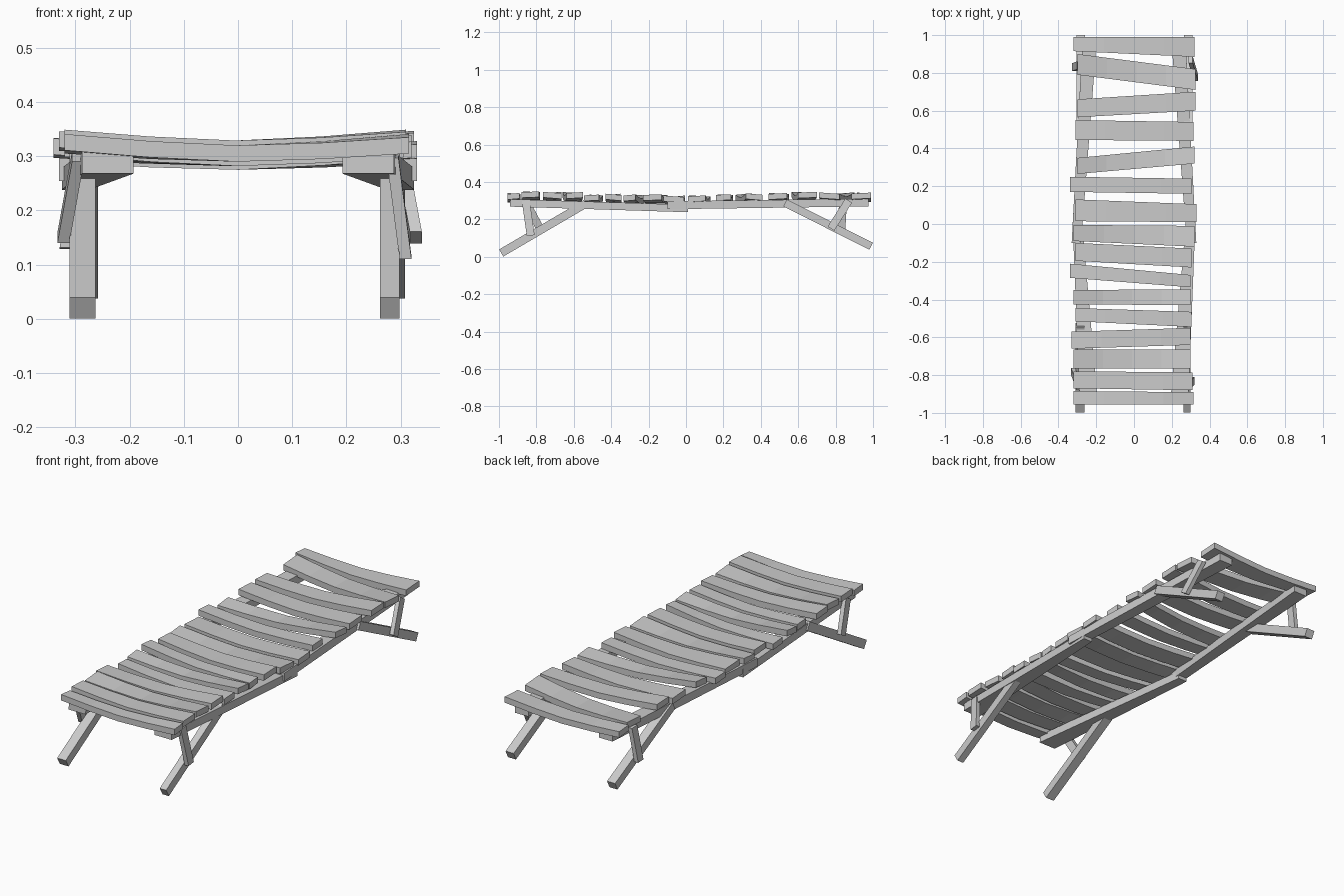
import bpy
import bmesh
from mathutils import Vector

cube = bpy.data.objects.get("Cube")
if cube:
    bpy.data.objects.remove(cube, do_unlink=True)

wood = bpy.data.materials.new("grey_wood")
wood.use_nodes = True
colour = (0.6, 0.6, 0.6, 1)
wood.diffuse_color = colour
wood.node_tree.nodes["Principled BSDF"].inputs["Base Color"].default_value = colour


def loft(name, sections):
    """Join four-cornered sections into a closed, flat-shaded bar."""
    bm = bmesh.new()
    rings = [[bm.verts.new(p) for p in section] for section in sections]
    for a, b in zip(rings, rings[1:]):
        for i in range(4):
            j = (i + 1) % 4
            bm.faces.new((a[i], a[j], b[j], b[i]))
    bm.faces.new(rings[0])
    bm.faces.new(rings[-1])
    bmesh.ops.recalc_face_normals(bm, faces=bm.faces)
    mesh = bpy.data.meshes.new(name)
    bm.to_mesh(mesh)
    bm.free()
    mesh.materials.append(wood)
    obj = bpy.data.objects.new(name, mesh)
    bpy.context.collection.objects.link(obj)
    return obj


def beam(name, start, end, width, depth, end_width=None):
    """Straight bar from start to end, its width lying along x."""
    start, end = Vector(start), Vector(end)
    across = Vector((1, 0, 0))
    up = (end - start).cross(across).normalized() * depth / 2
    sections = []
    for centre, w in ((start, width), (end, end_width or width)):
        side = across * w / 2
        sections.append([centre - side - up, centre + side - up,
                         centre + side + up, centre - side + up])
    return loft(name, sections)


def slat(name, left, right, top, tilt):
    """Sagging board; left and right are (x, front y, back y)."""
    thickness, steps = 0.03, 4
    sections = []
    for k in range(steps + 1):
        t = k / steps
        x, y0, y1 = (a + (b - a) * t for a, b in zip(left, right))
        z = top - 0.018 * (1 - abs(2 * t - 1) ** 1.5)
        lean = tilt * (2 * t - 1)
        sections.append([(x, y0, z - thickness - lean), (x, y1, z - thickness + lean),
                         (x, y1, z + lean), (x, y0, z - lean)])
    return loft(name, sections)


# Slats, back to front: -x end (x, y, y), +x end (x, y, y), top height
slats = [
    ((-.32, .915, .99), (.32, .885, .99), .34),
    ((-.30, .79, .90), (.325, .71, .82), .34),
    ((-.30, .565, .66), (.325, .60, .70), .345),
    ((-.31, .445, .55), (.315, .44, .54), .338),
    ((-.30, .265, .35), (.32, .32, .41), .335),
    ((-.34, .17, .25), (.305, .16, .24), .332),
    ((-.31, .015, .13), (.33, .01, .105), .325),
    ((-.32, -.09, -.005), (.32, -.12, -.01), .323),
    ((-.31, -.195, -.10), (.305, -.23, -.13), .332),
    ((-.34, -.285, -.21), (.30, -.335, -.27), .33),
    ((-.32, -.425, -.35), (.30, -.43, -.345), .333),
    ((-.31, -.515, -.445), (.305, -.545, -.465), .33),
    ((-.33, -.66, -.57), (.30, -.64, -.55), .343),
    ((-.32, -.765, -.665), (.30, -.765, -.665), .343),
    ((-.32, -.87, -.78), (.31, -.88, -.785), .347),
    ((-.32, -.955, -.885), (.315, -.955, -.89), .338),
]
for i, (left, right, top) in enumerate(slats):
    slat(f"slat_{i + 1}", left, right, top, (0.003, -0.004, 0.002)[i % 3])

# Side rails: two overlapping lengths per side, splayed outwards at the middle
for side, s in (("right", -1), ("left", 1)):
    beam(f"front_{side}_rail", (s * .24, -.94, .288), (s * .30, .01, .258), .095, .04, .05)
    beam(f"back_{side}_rail", (s * .235, .975, .29), (s * .305, -.1, .275), .075, .042, .05)

# Splayed legs
for side, x, w in (("right", -.287, .048), ("left", .28, .036)):
    beam(f"front_{side}_leg", (x, -.988, .02), (x, -.535, .285), w, .044)
    beam(f"back_{side}_leg", (x + .006, .99, .056), (x + .006, .53, .288), .045, .042)

# Braces between rails and legs
braces = [
    ("front_right_brace", (-.295, -.86, .30), (-.322, -.78, .15)),
    ("front_left_brace", (.285, -.857, .30), (.309, -.83, .113)),
    ("back_right_brace", (-.29, .84, .30), (-.318, .83, .13)),
    ("back_left_brace", (.30, .87, .30), (.328, .775, .15)),
]
for name, top, foot in braces:
    beam(name, top, foot, .022, .042)
